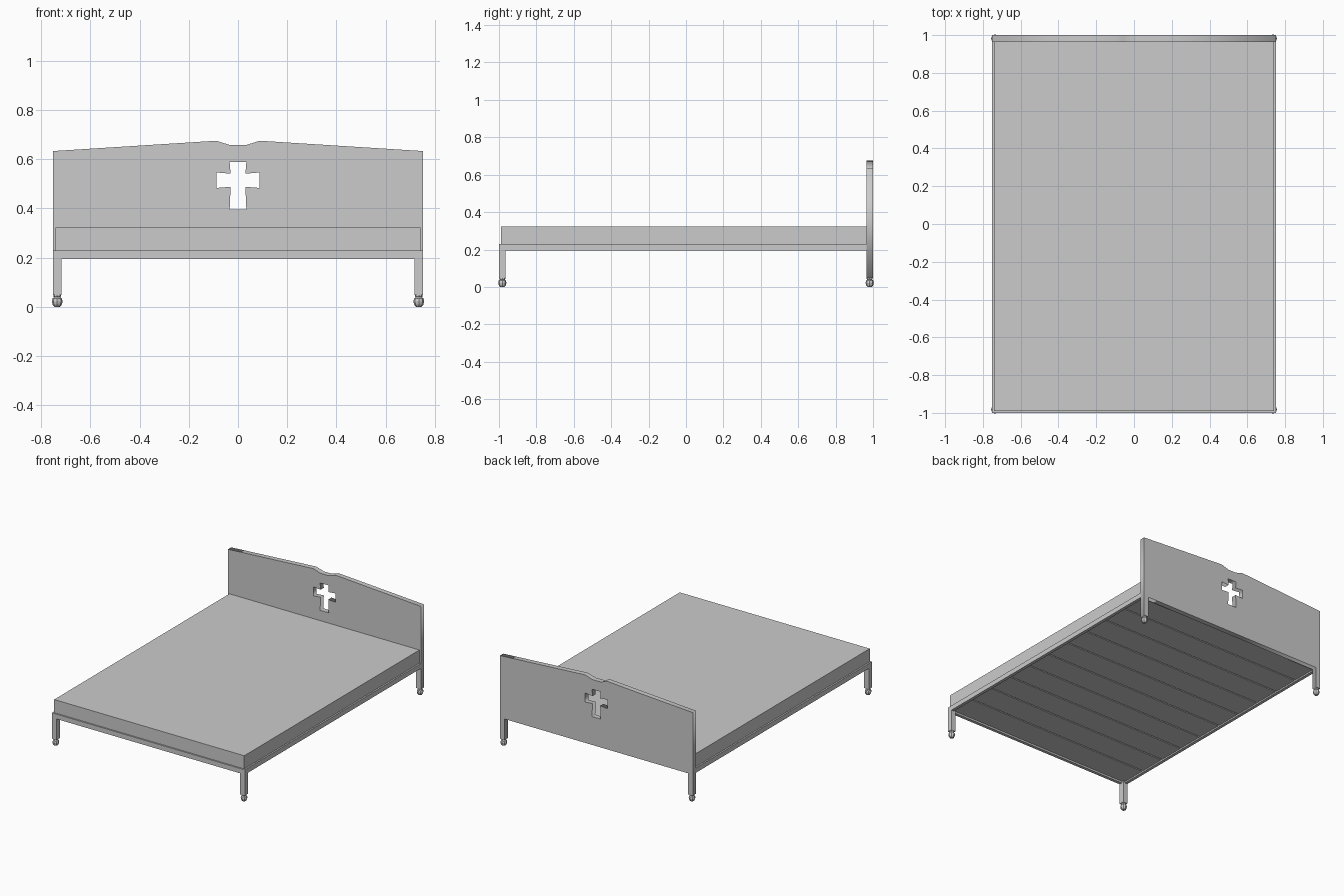
import bpy, bmesh, math

if "Cube" in bpy.data.objects:
    bpy.data.objects.remove(bpy.data.objects["Cube"])


def box(name, x0, x1, y0, y1, z0, z1):
    bm = bmesh.new()
    bmesh.ops.create_cube(bm, size=1)
    for v in bm.verts:
        v.co.x = x1 if v.co.x > 0 else x0
        v.co.y = y1 if v.co.y > 0 else y0
        v.co.z = z1 if v.co.z > 0 else z0
    return add(name, bm)


def add(name, bm):
    mesh = bpy.data.meshes.new(name)
    bm.to_mesh(mesh)
    bm.free()
    obj = bpy.data.objects.new(name, mesh)
    bpy.context.collection.objects.link(obj)
    return obj


def mirrored(half):
    return half + [(-x, z) for x, z in reversed(half)]


def lathe(name, profile, x, y, sides=8):
    bm = bmesh.new()
    rings = []
    for r, z in profile:
        rings.append([bm.verts.new((x + r * math.cos(2 * math.pi * i / sides),
                                    y + r * math.sin(2 * math.pi * i / sides), z))
                      for i in range(sides)])
    for a, b in zip(rings, rings[1:]):
        for i in range(sides):
            j = (i + 1) % sides
            bm.faces.new((a[i], a[j], b[j], b[i]))
    bm.faces.new(rings[0][::-1])
    bm.faces.new(rings[-1])
    return add(name, bm)


W = 0.753        # half width of the bed
POST = 0.036     # leg thickness
RAIL_Z = (0.195, 0.229)

# Headboard: one flat profile with its legs and a flared cross cut-out
outline = mirrored([(0.03, 0.657), (0.06, 0.666), (0.087, 0.675), (W, 0.633),
                    (W, 0.047), (W - POST, 0.047), (W - POST, RAIL_Z[0])])
cross = mirrored([(0.034, 0.588), (0.030, 0.541), (0.087, 0.546),
                  (0.087, 0.483), (0.030, 0.488), (0.034, 0.395)])
curve = bpy.data.curves.new("headboard", 'CURVE')
curve.dimensions = '2D'
curve.fill_mode = 'BOTH'
curve.extrude = POST / 2
for pts in (outline, cross):
    spline = curve.splines.new('POLY')
    spline.points.add(len(pts) - 1)
    for p, (x, z) in zip(spline.points, pts):
        p.co = (x, z, 0, 1)
    spline.use_cyclic_u = True
headboard = bpy.data.objects.new("headboard", curve)
headboard.rotation_euler.x = math.pi / 2
headboard.location.y = 1 - POST / 2
bpy.context.collection.objects.link(headboard)
bpy.context.view_layer.objects.active = headboard
headboard.select_set(True)
bpy.ops.object.convert(target='MESH')

# Rails and front legs
inner = W - 0.022
box("front_rail", -W + POST, W - POST, -1, -0.978, *RAIL_Z)
for side, s in (("left", -1), ("right", 1)):
    xs = sorted((s * inner, s * W))
    box(side + "_rail", *xs, -1 + POST, 1 - POST, *RAIL_Z)
    xs = sorted((s * (W - POST), s * W))
    box(side + "_front_leg", *xs, -1, -1 + POST, 0.047, RAIL_Z[1])

# Slats under the mattress
count, gap = 10, 0.008
start, end = -0.978, 1 - POST
pitch = (end - start) / count
for i in range(count):
    y = start + i * pitch
    box("slat", -inner, inner, y + gap / 2, y + pitch - gap / 2, 0.205, 0.224)

# Mattress
box("mattress", -0.742, 0.742, -0.99, 1 - POST, 0.224, 0.322)

# Turned feet
foot = [(0.012, 0), (0.019, 0.009), (0.022, 0.022), (0.019, 0.034),
        (0.013, 0.039), (0.016, 0.043), (0.016, 0.049)]
for x in (-1, 1):
    for y in (-1, 1):
        lathe("foot", foot, x * (W - POST / 2), y * (1 - POST / 2))
